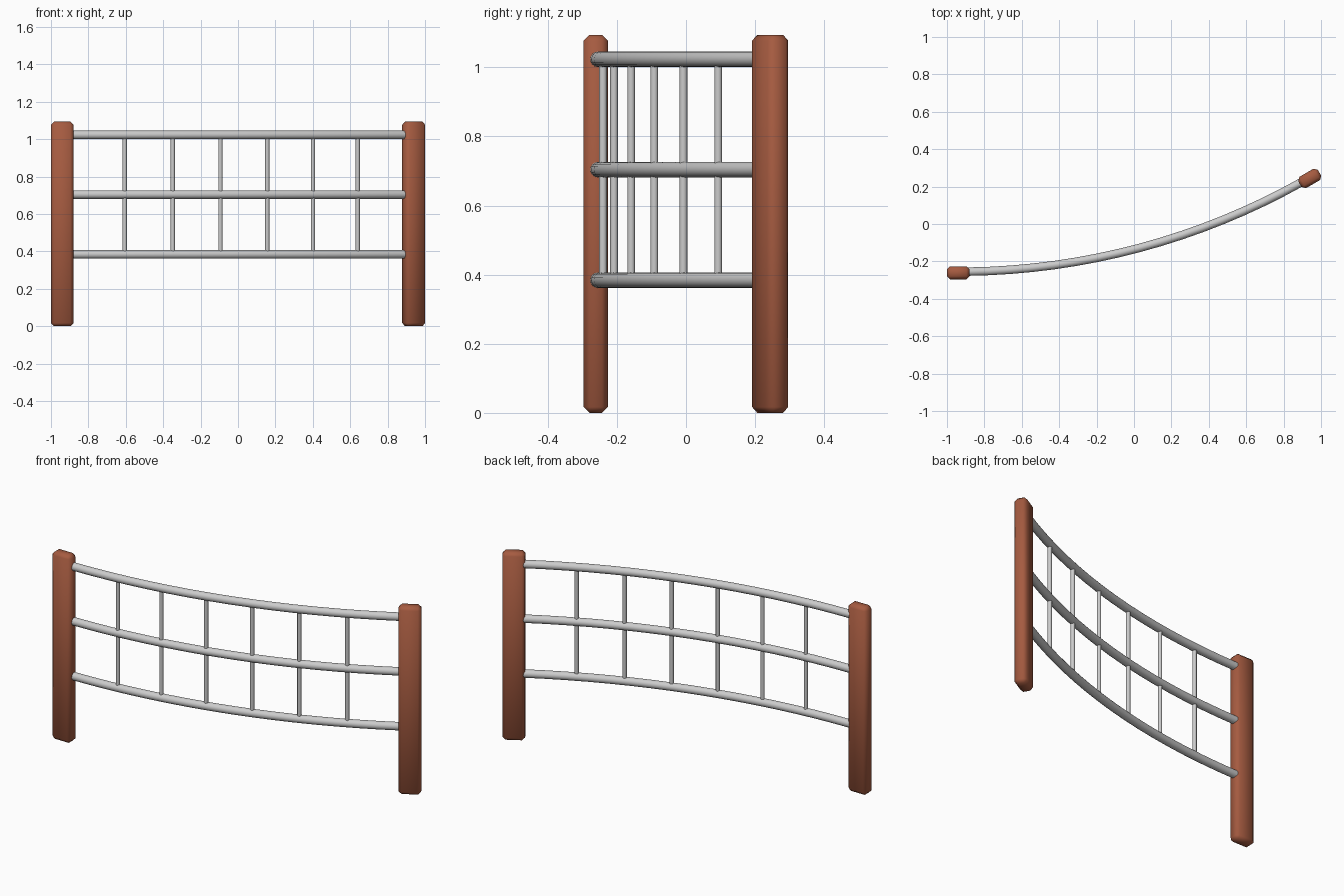
import bpy, bmesh, math
from mathutils import Vector, Matrix

if "Cube" in bpy.data.objects:
    bpy.data.objects.remove(bpy.data.objects["Cube"])

def material(name, col):
    m = bpy.data.materials.new(name)
    m.diffuse_color = (*col, 1)
    m.use_nodes = True
    m.node_tree.nodes["Principled BSDF"].inputs["Base Color"].default_value = m.diffuse_color
    return m

BROWN = material("reddish brown wood", (0.38, 0.105, 0.052))
GREY = material("light grey metal", (0.60, 0.60, 0.60))

# Fence line: 30 degree arc that starts at the left post
R, X0, Y0 = 3.76, -0.94, -0.255

def on_arc(deg, z):
    a = math.radians(deg)
    return Vector((X0 + R * math.sin(a), Y0 + R * (1 - math.cos(a)), z))

def finish(bm, name, mat, angle):
    bmesh.ops.recalc_face_normals(bm, faces=bm.faces)
    me = bpy.data.meshes.new(name)
    bm.to_mesh(me)
    bm.free()
    me.materials.append(mat)
    ob = bpy.data.objects.new(name, me)
    bpy.context.collection.objects.link(ob)
    bpy.ops.object.select_all(action='DESELECT')
    ob.select_set(True)
    bpy.context.view_layer.objects.active = ob
    bpy.ops.object.shade_smooth_by_angle(angle=math.radians(angle))
    return ob

# Chamfered end posts
def post(name, x, y, deg):
    h = 1.094
    bm = bmesh.new()
    bmesh.ops.create_cube(bm, size=1, matrix=Matrix.Diagonal((0.121, 0.07, h, 1)))
    bmesh.ops.bevel(bm, geom=list(bm.edges), offset=0.017, segments=1,
                    profile=0.5, affect='EDGES')
    ob = finish(bm, name, BROWN, 60)
    ob.location = (x, y, h / 2)
    ob.rotation_euler.z = math.radians(deg)

post("left_post", -0.94, -0.261, 0)
post("right_post", 0.9395, 0.2435, 30)

# Curved horizontal rails swept along the arc
def rail(name, z, r=0.0225, sides=16, steps=16):
    bm = bmesh.new()
    rings = []
    for i in range(steps + 1):
        deg = 0.75 + 28.5 * i / steps
        a, c = math.radians(deg), on_arc(deg, z)
        side = Vector((-math.sin(a), math.cos(a), 0))
        rings.append([bm.verts.new(c + r * (side * math.cos(t) + Vector((0, 0, math.sin(t)))))
                      for t in (2 * math.pi * k / sides for k in range(sides))])
    for p, q in zip(rings, rings[1:]):
        for k in range(sides):
            n = (k + 1) % sides
            bm.faces.new((p[k], p[n], q[n], q[k]))
    bm.faces.new(rings[0])
    bm.faces.new(rings[-1])
    finish(bm, name, GREY, 40)

for name, z in (("bottom_rail", 0.384), ("middle_rail", 0.704), ("top_rail", 1.023)):
    rail(name, z)

# Thin upright bars between the rails
for k in range(6):
    bm = bmesh.new()
    deg = 5.1 + 3.95 * k
    bmesh.ops.create_cone(bm, cap_ends=True, segments=12, radius1=0.0113, radius2=0.0113,
                          depth=0.639, matrix=Matrix.Translation(on_arc(deg, 0.7035)))
    finish(bm, f"upright_bar_{k + 1}", GREY, 40)
